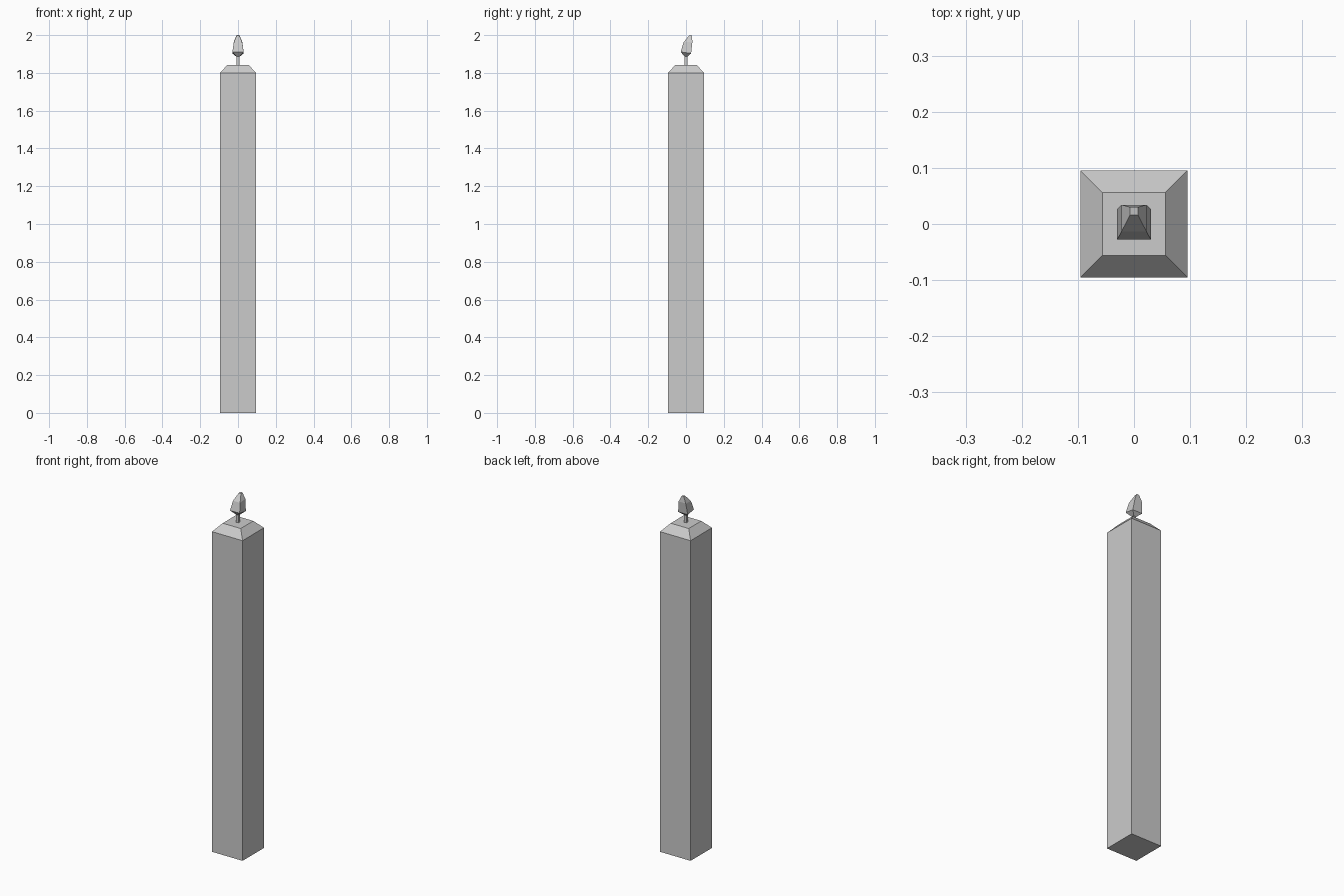
import bpy, bmesh

if "Cube" in bpy.data.objects:
    bpy.data.objects.remove(bpy.data.objects["Cube"])


def loft(name, rings):
    """Stack of four-sided rings: (half_x, y_front, y_back, z_front, z_back)."""
    bm = bmesh.new()
    loops = []
    for hx, y0, y1, z0, z1 in rings:
        loops.append([bm.verts.new(p) for p in
                      ((-hx, y0, z0), (hx, y0, z0), (hx, y1, z1), (-hx, y1, z1))])
    for a, b in zip(loops, loops[1:]):
        for i in range(4):
            j = (i + 1) % 4
            bm.faces.new((a[i], a[j], b[j], b[i]))
    bm.faces.new(loops[0][::-1])
    bm.faces.new(loops[-1])
    bmesh.ops.recalc_face_normals(bm, faces=bm.faces)
    mesh = bpy.data.meshes.new(name)
    bm.to_mesh(mesh)
    bm.free()
    obj = bpy.data.objects.new(name, mesh)
    bpy.context.collection.objects.link(obj)
    return obj


def square(h, z):
    return (h, -h, h, z, z)


# Wax body with chamfered top
loft("candle_body", [square(0.095, 0), square(0.095, 1.80), square(0.056, 1.843)])

# Thin square wick
loft("wick", [square(0.007, 1.84), square(0.007, 1.89)])

# Faceted flame leaning backwards
loft("flame", [
    (0.008, -0.008, 0.008, 1.887, 1.885),
    (0.030, -0.028, 0.027, 1.911, 1.903),
    (0.022, -0.013, 0.034, 1.962, 1.966),
    (0.007, 0.016, 0.030, 1.998, 2.0),
])
